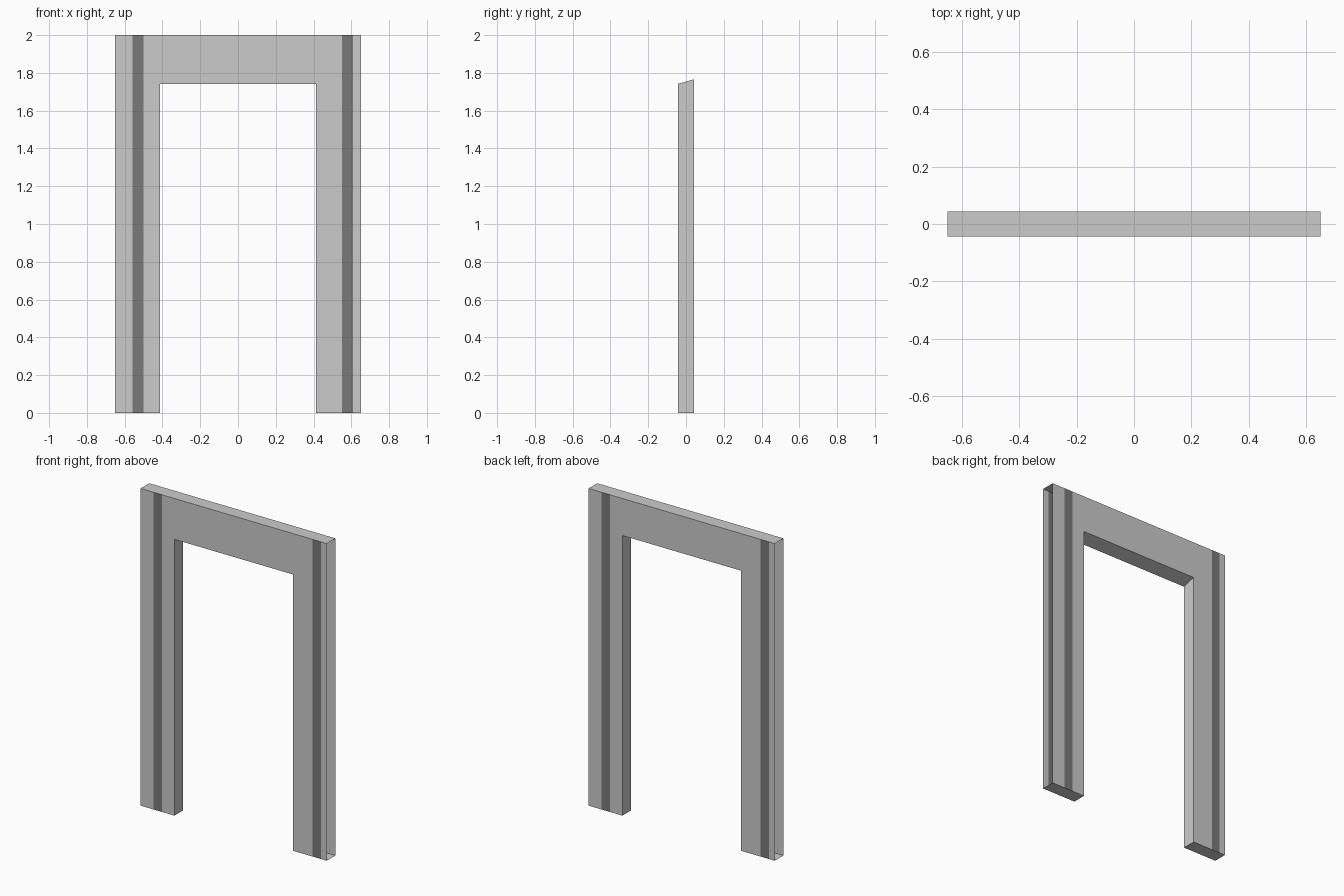
import bpy
import bmesh
from mathutils import Vector

if "Cube" in bpy.data.objects:
    bpy.data.objects.remove(bpy.data.objects["Cube"])

HALF_W, HALF_D, HEIGHT = 0.65, 0.043, 2.0
INNER = 0.414                      # half width of the opening
LOW, HIGH = 1.742, 1.766           # opening height at front and back


def material(name, value):
    m = bpy.data.materials.new(name)
    m.diffuse_color = (value, value, value, 1)
    m.use_nodes = True
    m.node_tree.nodes["Principled BSDF"].inputs["Base Color"].default_value = m.diffuse_color
    return m


MATS = [material("light grey", 0.6), material("dark grey stripe", 0.195)]


def build(name, quads):
    """Make an object from (corners, outward direction, material index)."""
    bm = bmesh.new()
    for corners, out, mat in quads:
        f = bm.faces.new([bm.verts.new(c) for c in corners])
        f.normal_update()
        if f.normal.dot(Vector(out)) < 0:
            f.normal_flip()
        f.material_index = mat
    bmesh.ops.remove_doubles(bm, verts=bm.verts, dist=1e-5)
    me = bpy.data.meshes.new(name)
    bm.to_mesh(me)
    bm.free()
    for m in MATS:
        me.materials.append(m)
    ob = bpy.data.objects.new(name, me)
    bpy.context.collection.objects.link(ob)
    return ob


def wall(name, side, opening):
    """Upright panel; the back one is the front turned half a turn."""
    # (start x, end x, bottom z, colour) of every vertical strip
    strips = [(-HALF_W, -0.559, 0, 0), (-0.559, -0.501, 0, 1),
              (-0.501, -INNER, 0, 0), (-INNER, INNER, opening, 0),
              (INNER, 0.551, 0, 0), (0.551, 0.609, 0, 1),
              (0.609, HALF_W, 0, 0)]
    y = -HALF_D * side
    build(name, [([(a * side, y, z), (b * side, y, z),
                   (b * side, y, HEIGHT), (a * side, y, HEIGHT)],
                  (0, -side, 0), mat) for a, b, z, mat in strips])


def flat(x0, x1, z_front, z_back, out):
    """Quad running from the front panel to the back panel."""
    return ([(x0, -HALF_D, z_front), (x1, -HALF_D, z_front),
             (x1, HALF_D, z_back), (x0, HALF_D, z_back)], out, 0)


# Front and back panels with their stripes
wall("front_panel", 1, LOW)
wall("back_panel", -1, HIGH)

# Top cap and leg bottoms; the outer ends stay open
build("top_cap", [flat(-HALF_W, HALF_W, HEIGHT, HEIGHT, (0, 0, 1))])
build("leg_bottoms", [flat(-HALF_W, -INNER, 0, 0, (0, 0, -1)),
                      flat(INNER, HALF_W, 0, 0, (0, 0, -1))])

# Lining of the opening: two jambs and the sloping underside
lining = [flat(-INNER, INNER, LOW, HIGH, (0, 0, -1))]
for s in (-1, 1):
    lining.append(([(s * INNER, -HALF_D, 0), (s * INNER, HALF_D, 0),
                    (s * INNER, HALF_D, HIGH), (s * INNER, -HALF_D, LOW)],
                   (-s, 0, 0), 0))
build("opening_lining", lining)
